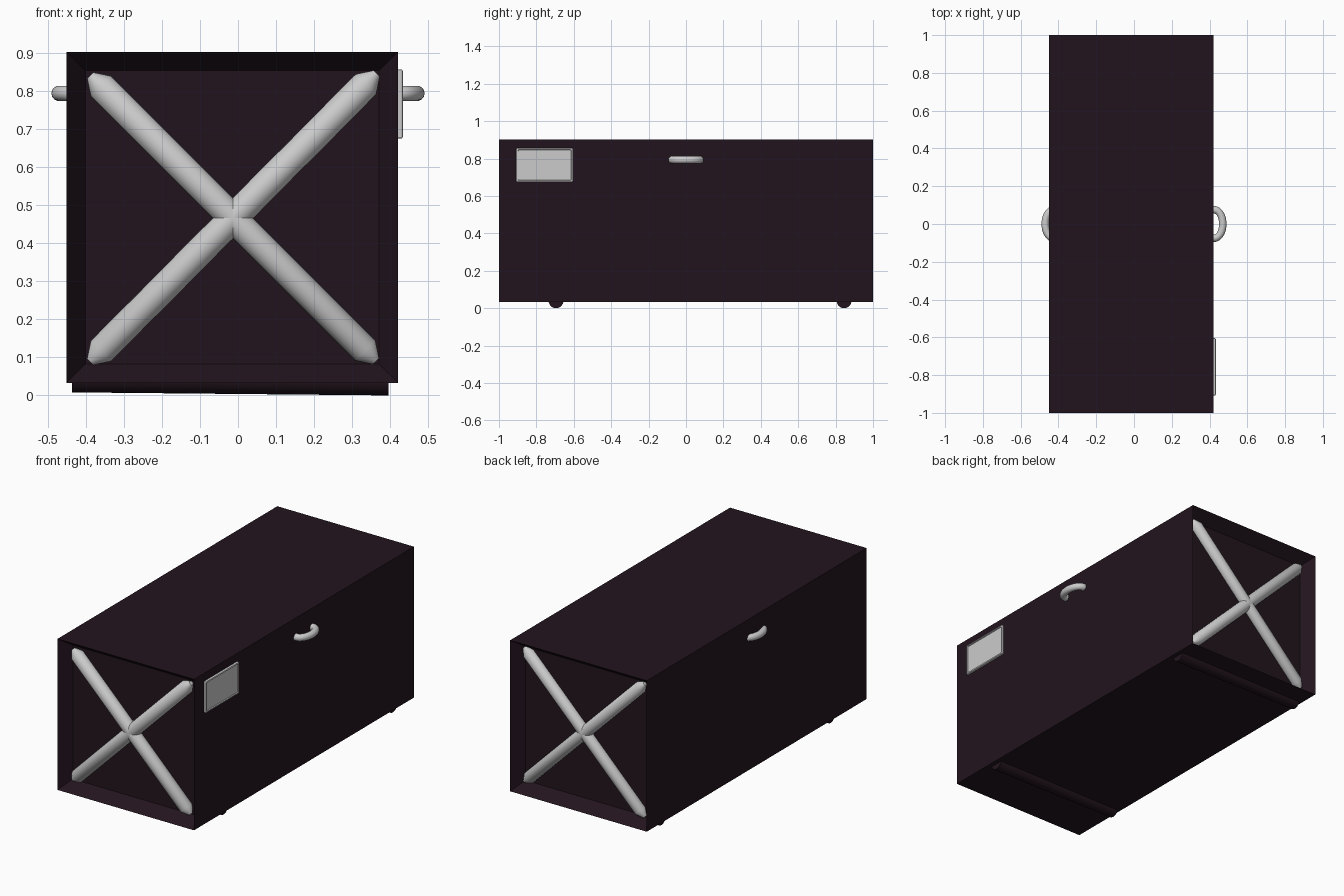
import bpy, bmesh, math
from mathutils import Vector

if "Cube" in bpy.data.objects:
    bpy.data.objects.remove(bpy.data.objects["Cube"])

dark = bpy.data.materials.new("dark_paint")
dark.diffuse_color = (0.016, 0.007, 0.0125, 1)
dark.use_nodes = True
dark.node_tree.nodes["Principled BSDF"].inputs["Base Color"].default_value = dark.diffuse_color


def finish(name, bm, mat=None, smooth=False):
    bmesh.ops.recalc_face_normals(bm, faces=bm.faces)
    me = bpy.data.meshes.new(name)
    bm.to_mesh(me)
    bm.free()
    ob = bpy.data.objects.new(name, me)
    bpy.context.collection.objects.link(ob)
    if mat:
        me.materials.append(mat)
    if smooth:
        bpy.ops.object.select_all(action='DESELECT')
        ob.select_set(True)
        bpy.context.view_layer.objects.active = ob
        bpy.ops.object.shade_smooth_by_angle(angle=math.radians(35))
    return ob


def box(lo, hi):
    bm = bmesh.new()
    bmesh.ops.create_cube(bm, size=1)
    for v in bm.verts:
        v.co = Vector([(lo[i] + hi[i]) / 2 + v.co[i] * (hi[i] - lo[i]) for i in range(3)])
    return bm


def rod(name, a, b, r, tip=0.0, mat=None, seg=24):
    # round bar from a to b, ends tapered over the length tip
    a, b = Vector(a), Vector(b)
    length = (b - a).length
    q = (b - a).to_track_quat('Z', 'Y')
    stations = [(0, r), (length, r)]
    if tip:
        stations = [(0, r * 0.3), (tip, r), (length - tip, r), (length, r * 0.3)]
    bm = bmesh.new()
    rings = []
    for z, rad in stations:
        rings.append([bm.verts.new(a + q @ Vector((rad * math.cos(2 * math.pi * i / seg),
                                                   rad * math.sin(2 * math.pi * i / seg), z)))
                      for i in range(seg)])
    for p, n in zip(rings, rings[1:]):
        for i in range(seg):
            j = (i + 1) % seg
            bm.faces.new((p[i], p[j], n[j], n[i]))
    bm.faces.new(rings[0])
    bm.faces.new(rings[-1])
    return finish(name, bm, mat, True)


# Long body with a sloped recess in each end
bm = box((-0.45, -1, 0.033), (0.42, 1, 0.902))
bm.normal_update()
ends = [f for f in bm.faces if abs(f.normal.y) > 0.9]
bmesh.ops.inset_individual(bm, faces=ends, thickness=0.07, depth=-0.07)
finish("body", bm, dark)

# Crossed braces in both ends
for label, y, r, o in (("front", -0.945, 0.038, 0.0), ("back", 0.938, 0.034, 0.008)):
    rod(label + "_brace_a", (-0.388 - o, y, 0.84 + o), (0.362 + o, y, 0.09 - o), r, 0.04)
    rod(label + "_brace_b", (-0.388 - o, y, 0.088 - o), (0.364 + o, y, 0.845 + o), r, 0.04)

# Round skids underneath
for label, y in (("front", -0.695), ("back", 0.845)):
    rod(label + "_skid", (-0.435, y, 0.048), (0.395, y, 0.04), 0.04, mat=dark)

# Oval ring handles on both sides
for label, s in (("right", 1), ("left", -1)):
    bm = bmesh.new()
    n, m, r = 40, 14, 0.02
    grid = []
    for i in range(n):
        t = 2 * math.pi * i / n
        grid.append([])
        for j in range(m):
            p = 2 * math.pi * j / m
            c = r * math.cos(p)
            grid[-1].append(bm.verts.new((s * (0.425 + (0.045 + c) * math.cos(t)),
                                          (0.075 + c) * math.sin(t),
                                          0.793 + r * math.sin(p))))
    for i in range(n):
        for j in range(m):
            k, l = (i + 1) % n, (j + 1) % m
            bm.faces.new((grid[i][j], grid[k][j], grid[k][l], grid[i][l]))
    finish(label + "_handle", bm, smooth=True)

# Side plate with a raised rim
bm = box((0.41, -0.908, 0.674), (0.433, -0.604, 0.856))
bm.normal_update()
face = [f for f in bm.faces if f.normal.x > 0.9]
bmesh.ops.inset_individual(bm, faces=face, thickness=0.012, depth=0)
bmesh.ops.inset_individual(bm, faces=face, thickness=0.003, depth=-0.005)
plate = finish("side_plate", bm)
bev = plate.modifiers.new("bevel", 'BEVEL')
bev.width = 0.005
bev.segments = 2
bev.limit_method = 'ANGLE'
bev.angle_limit = math.radians(80)
